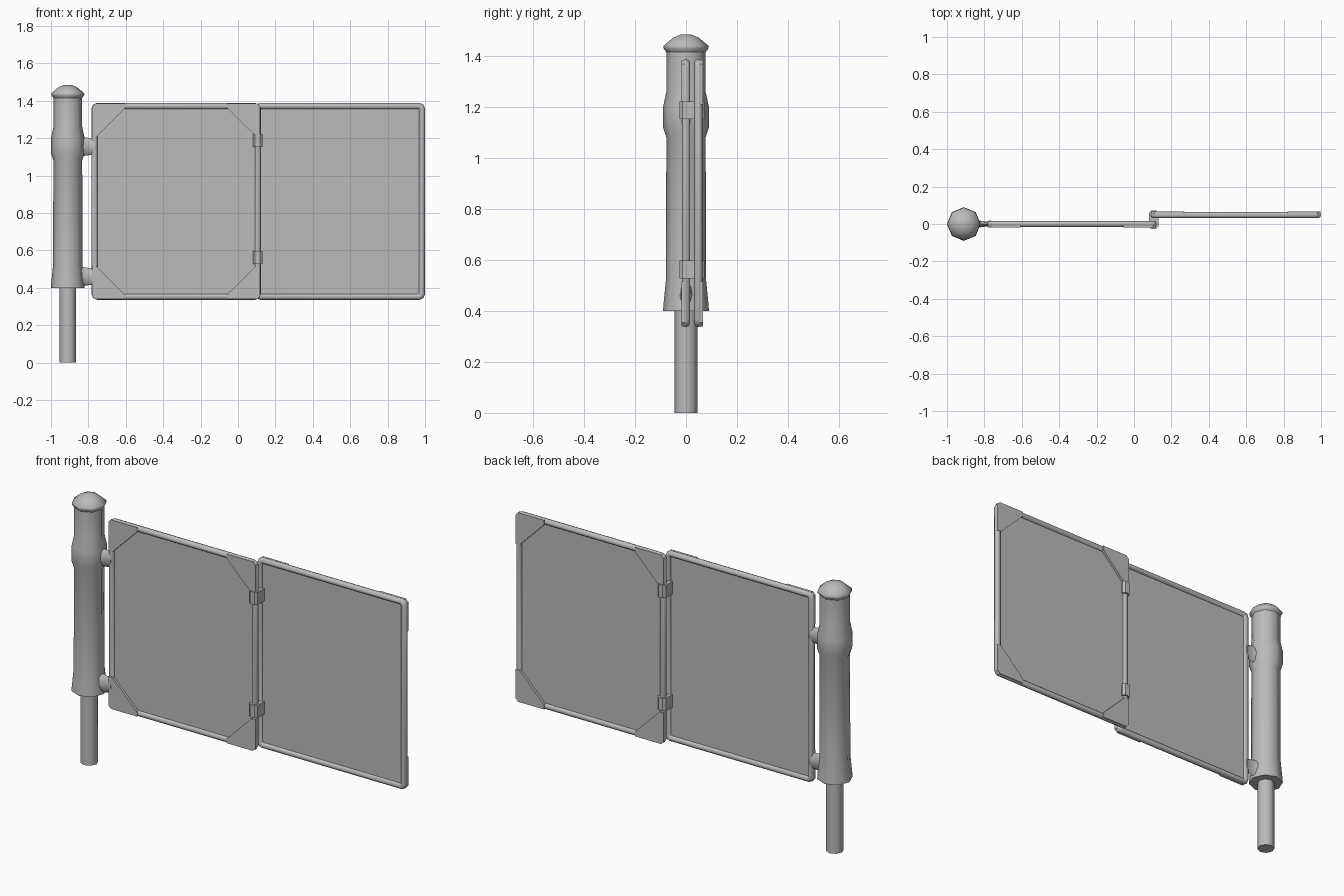
import bpy, bmesh
from math import cos, sin, pi, radians
from mathutils import Vector

cube = bpy.data.objects.get("Cube")
if cube:
    bpy.data.objects.remove(cube, do_unlink=True)

grey = bpy.data.materials.new("plain grey")
grey.use_nodes = True
GREY = (0.5, 0.5, 0.5, 1)
grey.diffuse_color = GREY
grey.node_tree.nodes["Principled BSDF"].inputs["Base Color"].default_value = GREY


def finish(name, bm, smooth=None):
    bmesh.ops.recalc_face_normals(bm, faces=bm.faces)
    me = bpy.data.meshes.new(name)
    bm.to_mesh(me)
    bm.free()
    me.materials.append(grey)
    ob = bpy.data.objects.new(name, me)
    bpy.context.collection.objects.link(ob)
    if smooth:
        bpy.ops.object.select_all(action='DESELECT')
        ob.select_set(True)
        bpy.context.view_layer.objects.active = ob
        bpy.ops.object.shade_smooth_by_angle(angle=radians(smooth))
    return ob


def loft(name, rings, smooth, closed=False):
    """Skin a list of equal rings of points, capped or joined into a loop."""
    bm = bmesh.new()
    vs = [[bm.verts.new(p) for p in ring] for ring in rings]
    n = len(vs[0])
    pairs = list(zip(vs, vs[1:])) + ([(vs[-1], vs[0])] if closed else [])
    for a, b in pairs:
        for i in range(n):
            j = (i + 1) % n
            bm.faces.new((a[i], a[j], b[j], b[i]))
    if not closed:
        bm.faces.new(vs[0])
        bm.faces.new(vs[-1])
    return finish(name, bm, smooth)


def slab(name, outline, y0, y1):
    """Flat plate from an (x, z) outline."""
    return loft(name, [[(x, y, z) for x, z in outline] for y in (y0, y1)], None)


ANGLES = [i * pi / 4 for i in range(8)]
POLE_X = -0.91


def turned(name, profile):
    loft(name, [[(POLE_X + r * cos(a), r * sin(a), z) for a in ANGLES]
                for r, z in profile], 50)


# Post: thin lower tube, thick body with collars, domed cap
turned("lower_tube", [(0.045, 0), (0.045, 0.42)])
turned("post_body", [(0.09, 0.4), (0.088, 0.43), (0.079, 0.52), (0.077, 1.08),
                     (0.09, 1.12), (0.09, 1.2), (0.077, 1.26), (0.077, 1.43)])
turned("post_cap", [(0.077, 1.415), (0.088, 1.43), (0.088, 1.44),
                    (0.05, 1.472), (0.02, 1.485)])

# Flared arms between post and first frame
for label, z in (("lower", 0.46), ("upper", 1.155)):
    loft(label + "_arm", [[(x, ry * cos(a), z + rz * sin(a)) for a in ANGLES]
                          for x, ry, rz in ((-0.86, 0.04, 0.06), (-0.825, 0.018, 0.05),
                                            (-0.79, 0.013, 0.045), (-0.765, 0.02, 0.048))], 50)

# Panels: tube frame, thin sheet and corner plates on the outward face
TUBE = 0.0165
Z0, Z1 = 0.336, 1.388


def panel(label, x0, x1, y, side):
    cx, cz = (x0 + x1) / 2, (Z0 + Z1) / 2
    hx, hz = (x1 - x0) / 2 - TUBE, (Z1 - Z0) / 2 - TUBE
    c = 0.016
    path = []
    for sx, sz in ((1, 1), (-1, 1), (-1, -1), (1, -1)):
        pts = [(hx, hz - c), (hx - c * 0.3, hz - c * 0.3), (hx - c, hz)]
        if sx * sz < 0:
            pts.reverse()
        path += [Vector((cx + sx * px, y, cz + sz * pz)) for px, pz in pts]
    rings = []
    for i, p in enumerate(path):
        t1 = (p - path[i - 1]).normalized()
        t2 = (path[(i + 1) % len(path)] - p).normalized()
        out = (t1 + t2).normalized().cross(Vector((0, 1, 0)))
        miter = 1 / cos(t1.angle(t2) / 2)
        rings.append([p + out * cos(a) * TUBE * miter + Vector((0, sin(a) * TUBE, 0))
                      for a in ANGLES])
    loft(label + "_frame", rings, 60, closed=True)
    slab(label + "_sheet", [(cx + sx * hx, cz + sz * hz) for sx, sz in
                            ((-1, -1), (1, -1), (1, 1), (-1, 1))], y - 0.003, y + 0.003)
    ox, oz, leg, cut = hx + 0.013, hz + 0.013, 0.175, 0.016
    for sx, xn in ((-1, "right"), (1, "left")):
        for sz, zn in ((-1, "lower"), (1, "upper")):
            shape = [(ox - cut, oz), (ox - leg, oz), (ox - leg, oz - 0.025),
                     (ox - 0.025, oz - leg), (ox, oz - leg), (ox, oz - cut)]
            slab(f"{label}_{zn}_{xn}_corner_plate",
                 [(cx + sx * px, cz + sz * pz) for px, pz in shape],
                 y + side * 0.004, y + side * 0.018)


panel("first", -0.784, 0.122, 0, -1)
panel("second", 0.088, 1.0, 0.048, 1)

# Hinge clips wrapping both neighbouring tubes
for label, z in (("lower", 0.562), ("upper", 1.187)):
    outline = [(0.08, -0.014), (0.092, -0.026), (0.118, -0.026), (0.13, -0.014),
               (0.13, 0.06), (0.118, 0.072), (0.092, 0.072), (0.08, 0.06)]
    loft(label + "_hinge_clip", [[(x, y, z + d) for x, y in outline]
                                 for d in (-0.035, 0.035)], None)
